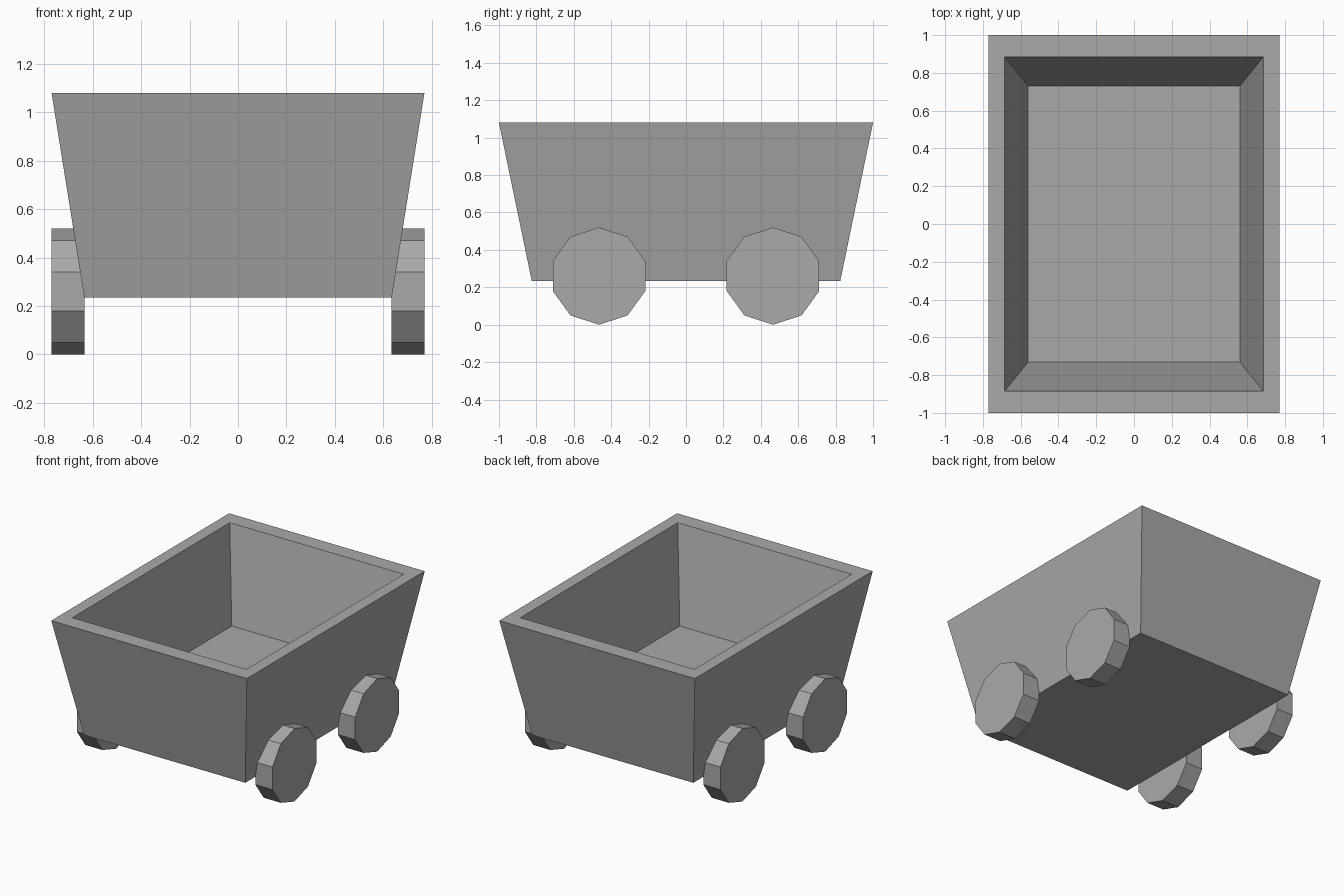
import bpy
import bmesh
from math import pi
from mathutils import Matrix

default = bpy.data.objects.get("Cube")
if default:
    bpy.data.objects.remove(default, do_unlink=True)

# Single flat grey
grey = bpy.data.materials.new("cart_grey")
grey.use_nodes = True
colour = (0.4, 0.4, 0.4, 1)
grey.diffuse_color = colour
grey.node_tree.nodes["Principled BSDF"].inputs["Base Color"].default_value = colour


def add_object(name, bm):
    bmesh.ops.recalc_face_normals(bm, faces=bm.faces)
    mesh = bpy.data.meshes.new(name)
    bm.to_mesh(mesh)
    bm.free()
    mesh.materials.append(grey)
    obj = bpy.data.objects.new(name, mesh)
    bpy.context.collection.objects.link(obj)
    return obj


# Flared open tub: rectangular rings from the underside, over the rim, to the inner floor
# Each ring is (half width, half length, height)
rings = [(0.635, 0.825, 0.235), (0.77, 1.0, 1.08), (0.685, 0.885, 1.08), (0.56, 0.73, 0.437)]
bm = bmesh.new()
loops = [[bm.verts.new((sx * w, sy * l, z)) for sx, sy in ((-1, -1), (1, -1), (1, 1), (-1, 1))]
         for w, l, z in rings]
for a, b in zip(loops, loops[1:]):
    for i in range(4):
        j = (i + 1) % 4
        bm.faces.new((a[i], a[j], b[j], b[i]))
bm.faces.new(loops[0])
bm.faces.new(loops[-1])
add_object("tub", bm)

# Four ten-sided wheels with a corner pointing down
radius, thickness = 0.26, 0.135
for side, x in (("left", 0.7025), ("right", -0.7025)):
    for end, y in (("front", -0.465), ("back", 0.465)):
        bm = bmesh.new()
        bmesh.ops.create_cone(bm, cap_ends=True, segments=10, radius1=radius,
                              radius2=radius, depth=thickness)
        # Put a corner on the local x axis, then turn that axis to vertical
        corner = max(bm.verts, key=lambda v: v.co.x).co
        spin = Matrix.Rotation(-corner.to_2d().angle_signed((1, 0)) * -1, 4, "Z")
        if abs((spin @ corner).y) > 0.001:
            spin = spin.inverted()
        bmesh.ops.transform(bm, matrix=Matrix.Rotation(pi / 2, 4, "Y") @ spin, verts=bm.verts)
        wheel = add_object(f"{end}_{side}_wheel", bm)
        wheel.location = (x, y, radius)
